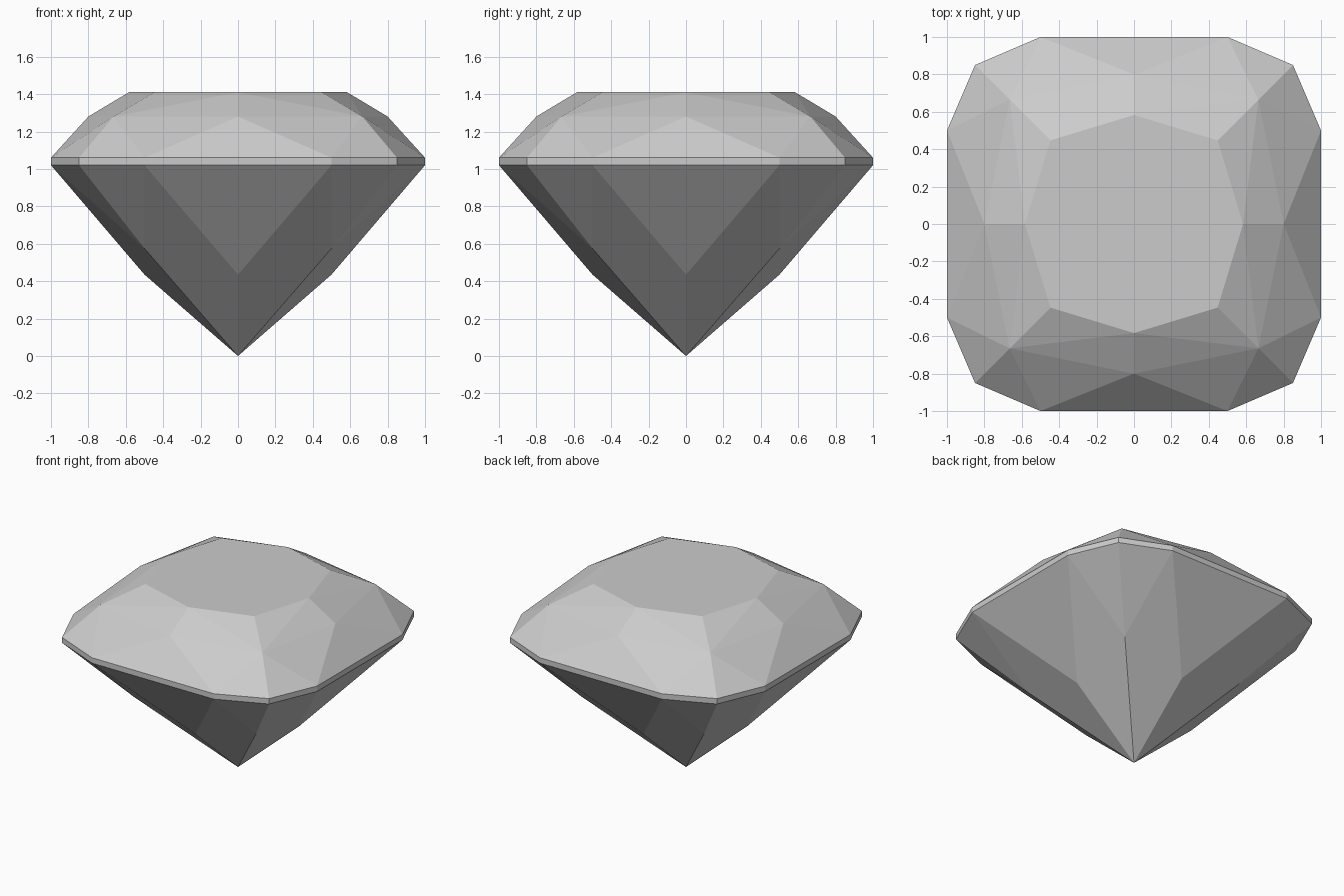
import bpy
import bmesh
from mathutils import Matrix, Vector

cube = bpy.data.objects.get("Cube")
if cube:
    bpy.data.objects.remove(cube, do_unlink=True)

stone = bpy.data.materials.new("pale grey stone")
stone.use_nodes = True
grey = (0.6, 0.6, 0.6, 1)
stone.diffuse_color = grey
stone.node_tree.nodes["Principled BSDF"].inputs["Base Color"].default_value = grey

TABLE, BREAK, GIRDLE_TOP, GIRDLE_BOTTOM = 1.41, 1.28, 1.06, 1.02


def outline(z):
    """Right half-edge point, corner point and next edge point of the girdle."""
    return (0.5, -1, z), (0.85, -0.85, z), (1, -0.5, z)


def build(name, facets, cap=None):
    """Repeat the facets of one side around the four sides and weld them."""
    bm = bmesh.new()
    for side in range(4):
        turn = Matrix.Rotation(side * 1.5707963, 3, "Z")
        for facet in facets:
            bm.faces.new([bm.verts.new(turn @ Vector(p)) for p in facet])
    if cap:
        ring = [Matrix.Rotation(s * 1.5707963, 3, "Z") @ Vector(p)
                for s in range(4) for p in cap]
        bm.faces.new([bm.verts.new(p) for p in ring])
    bmesh.ops.remove_doubles(bm, verts=bm.verts, dist=0.001)
    mesh = bpy.data.meshes.new(name)
    bm.to_mesh(mesh)
    bm.free()
    mesh.materials.append(stone)
    obj = bpy.data.objects.new(name, mesh)
    bpy.context.scene.collection.objects.link(obj)
    return obj


# Crown: table, star facets, bezels and upper girdle facets
edge, corner, turn_edge = outline(GIRDLE_TOP)
last_edge = (-0.5, -1, GIRDLE_TOP)
t_mid, t_corner, t_next = (0, -0.583, TABLE), (0.447, -0.447, TABLE), (0.583, 0, TABLE)
b_mid, b_corner, b_next = (0, -0.8, BREAK), (0.665, -0.665, BREAK), (0.8, 0, BREAK)
build("crown", [
    (last_edge, edge, b_mid),
    (edge, b_corner, b_mid),
    (edge, corner, b_corner),
    (corner, turn_edge, b_corner),
    (turn_edge, b_next, b_corner),
    (b_mid, b_corner, t_mid),
    (t_mid, b_corner, t_corner),
    (b_corner, b_next, t_next),
    (b_corner, t_next, t_corner),
], cap=(t_mid, t_corner))

# Girdle: thin upright band
low = [last_edge[:2] + (GIRDLE_BOTTOM,), *outline(GIRDLE_BOTTOM)]
high = [last_edge, edge, corner, turn_edge]
build("girdle", [(low[i], low[i + 1], high[i + 1], high[i]) for i in range(3)])

# Pavilion: side triangles, corner facets and long facets down to the tip
p_side, p_corner, p_next = (0, -0.5, 0.435), (0.5, -0.5, 0.575), (0.5, 0, 0.435)
tip = (0, 0, 0)
build("pavilion", [
    (low[1], low[0], p_side),
    (low[2], low[1], p_corner),
    (low[3], low[2], p_corner),
    (low[1], p_side, tip, p_corner),
    (low[3], p_corner, tip, p_next),
])
